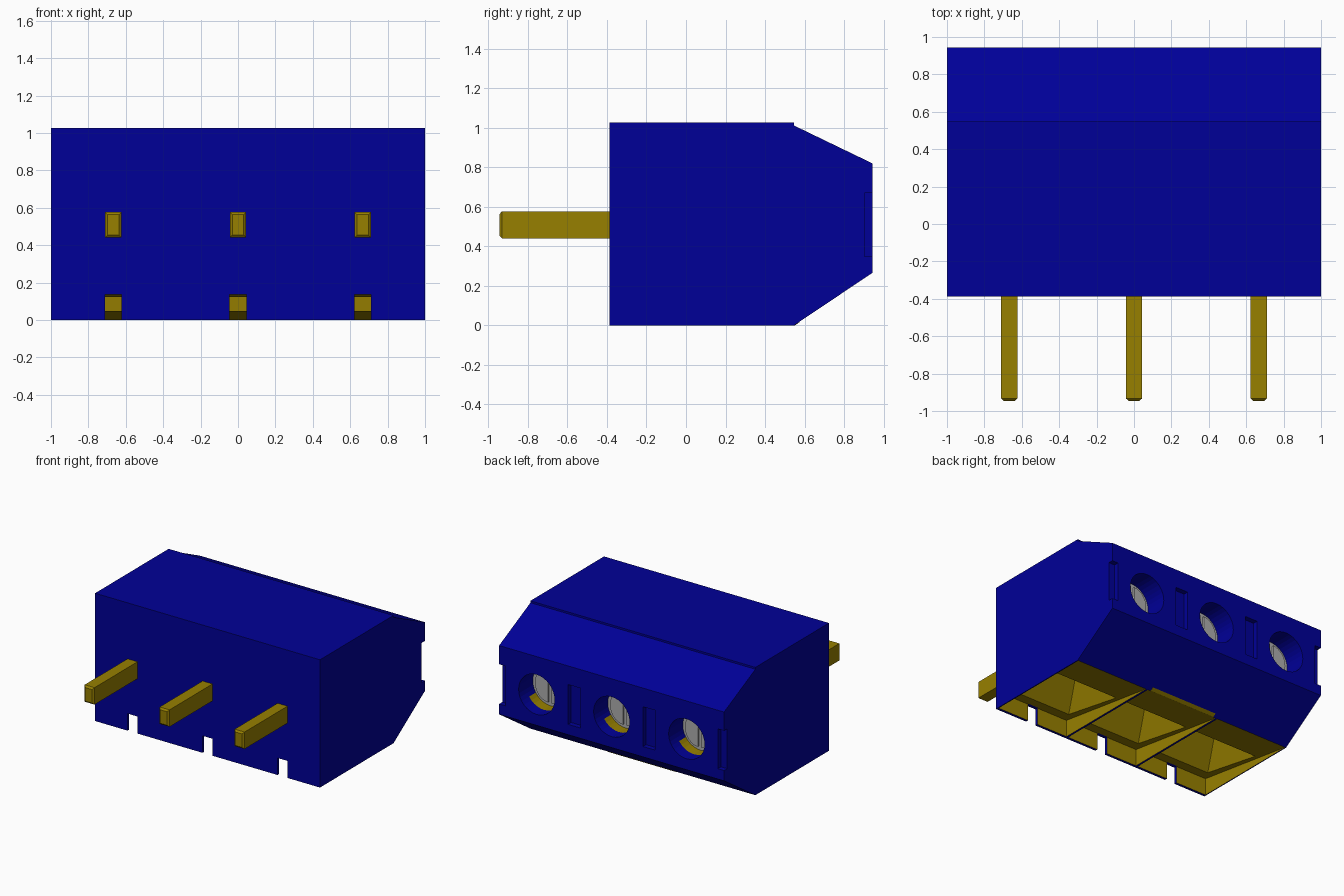
import bpy, bmesh, math

cube = bpy.data.objects.get("Cube")
if cube:
    bpy.data.objects.remove(cube)


def material(name, rgb):
    m = bpy.data.materials.new(name)
    m.use_nodes = True
    m.diffuse_color = (*rgb, 1)
    m.node_tree.nodes["Principled BSDF"].inputs["Base Color"].default_value = (*rgb, 1)
    return m


MATS = [material("blue plastic", (0, 0, 0.31)),
        material("gold metal", (0.31, 0.215, 0)),
        material("grey steel", (0.42, 0.42, 0.42))]
BLUE, GOLD, GREY = range(3)
POLES = (-0.667, 0, 0.667)
HOLE_Z = 0.515


def make_object(name, bm):
    bmesh.ops.recalc_face_normals(bm, faces=bm.faces)
    mesh = bpy.data.meshes.new(name)
    bm.to_mesh(mesh)
    bm.free()
    for m in MATS:
        mesh.materials.append(m)
    ob = bpy.data.objects.new(name, mesh)
    bpy.context.collection.objects.link(ob)
    return ob


def loft(bm, loops, mat):
    """Join equal closed loops of points and cap both ends."""
    rings = [[bm.verts.new(p) for p in loop] for loop in loops]
    faces = [bm.faces.new(rings[0]), bm.faces.new(rings[-1])]
    for a, b in zip(rings, rings[1:]):
        for i in range(len(a)):
            j = (i + 1) % len(a)
            faces.append(bm.faces.new((a[i], a[j], b[j], b[i])))
    for f in faces:
        f.material_index = mat
    return faces


def extrude_x(bm, profile, x0, x1, mat):
    return loft(bm, [[(x, y, z) for y, z in profile] for x in (x0, x1)], mat)


def box(bm, x0, x1, y0, y1, z0, z1, mat):
    return extrude_x(bm, [(y0, z0), (y1, z0), (y1, z1), (y0, z1)], x0, x1, mat)


def rect_xy(x, w, y0, y1, z):
    return [(x - w, y0, z), (x + w, y0, z), (x + w, y1, z), (x - w, y1, z)]


def rect_xz(x, w, h, y, z):
    return [(x - w, y, z - h), (x + w, y, z - h), (x + w, y, z + h), (x - w, y, z + h)]


# Housing: side profile swept across the width
bm = bmesh.new()
extrude_x(bm, [(-0.387, 0), (0.547, 0), (0.945, 0.267), (0.945, 0.82),
               (0.547, 1.012), (0.547, 1.027), (-0.387, 1.027)], -1, 1, BLUE)
housing = make_object("housing", bm)

# Cutters: wedge mouths, wire pits, screw holes, grip recesses, front slots
cutters = []
bm = bmesh.new()
for x in POLES:
    extrude_x(bm, [(-0.365, -0.05), (0.547, -0.05), (0.547, 0.001), (-0.365, 0.137)],
              x - 0.325, x + 0.325, GOLD)
cutters.append(make_object("mouth_cutter", bm))

bm = bmesh.new()
for x in POLES:
    loft(bm, [rect_xy(x, 0.3, -0.345, 0.245, 0.02),
              rect_xy(x, 0.19, -0.1, 0.225, 0.34)], GOLD)
cutters.append(make_object("pit_cutter", bm))

bm = bmesh.new()
for x in POLES:
    loops = [[(x + 0.16 * math.cos(math.tau * i / 32), y,
               HOLE_Z + 0.16 * math.sin(math.tau * i / 32)) for i in range(32)]
             for y in (0.97, 0.85, 0.765)]
    for f in loft(bm, loops, BLUE):
        c = f.calc_center_median()
        if c.y < 0.77:
            f.material_index = GREY
        elif c.y < 0.84 and c.z < HOLE_Z - 0.09:
            f.material_index = GOLD
cutters.append(make_object("screw_hole_cutter", bm))

bm = bmesh.new()
for x in (-1, -0.333, 0.333, 1):
    box(bm, x - 0.055, x + 0.055, 0.905, 0.98, 0.35, 0.67, BLUE)
cutters.append(make_object("recess_cutter", bm))

bm = bmesh.new()
for x in POLES:
    box(bm, x - 0.045, x + 0.045, -0.42, -0.355, -0.05, 0.137, BLUE)
cutters.append(make_object("slot_cutter", bm))

for cutter in cutters:
    mod = housing.modifiers.new(cutter.name, "BOOLEAN")
    mod.operation, mod.solver, mod.object = "DIFFERENCE", "EXACT", cutter
    cutter.hide_render = True

# Bake the cuts and drop the cutters
bpy.context.view_layer.update()
cut_mesh = bpy.data.meshes.new_from_object(
    housing.evaluated_get(bpy.context.evaluated_depsgraph_get()))
housing.modifiers.clear()
housing.data = cut_mesh
for cutter in cutters:
    bpy.data.objects.remove(cutter)

# Exposed metal edge under the middle pole
bm = bmesh.new()
extrude_x(bm, [(0.546, 0), (0.551, 0), (0.576, 0.017), (0.571, 0.017)], -0.3, 0.3, GOLD)
make_object("middle_contact_edge", bm)

for n, x in enumerate(POLES, 1):
    # Contact pin with a chamfered tip
    bm = bmesh.new()
    loft(bm, [rect_xz(x, 0.044, 0.068, -0.38, 0.509),
              rect_xz(x, 0.044, 0.068, -0.932, 0.509),
              rect_xz(x, 0.03, 0.054, -0.945, 0.509)], GOLD)
    make_object(f"pin_{n}", bm)

    # Slotted screw head made of two half discs
    bm = bmesh.new()
    for side in (-1, 1):
        half = [(side * (0.015 + 0.115 * math.sin(math.pi * i / 16)),
                 0.13 * math.cos(math.pi * i / 16)) for i in range(17)]
        loft(bm, [[(x + u, y, HOLE_Z + v) for u, v in half] for y in (0.755, 0.78)], GREY)
    make_object(f"screw_head_{n}", bm)
